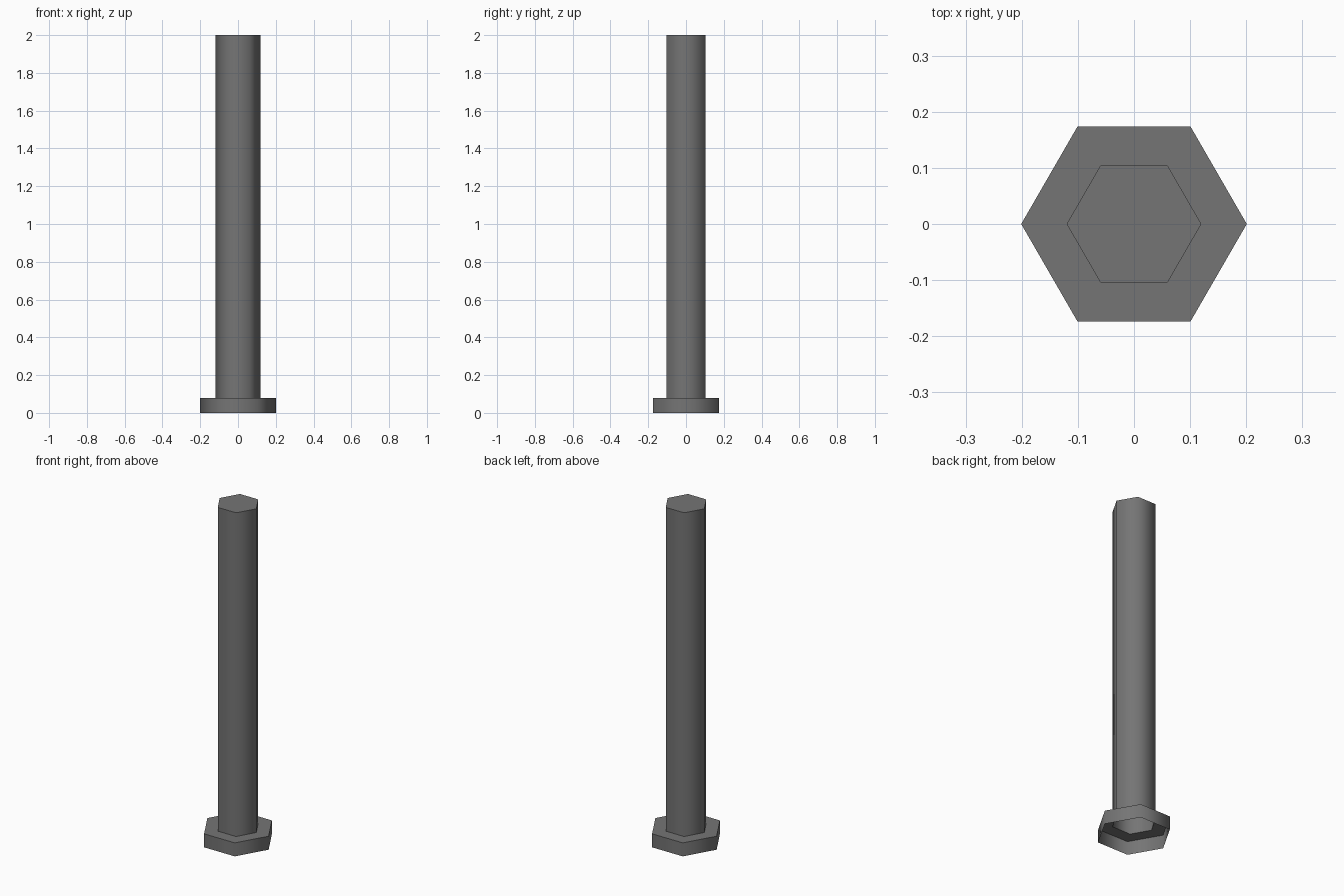
import bpy, bmesh, math

if "Cube" in bpy.data.objects:
    bpy.data.objects.remove(bpy.data.objects["Cube"])

SIDES = 6
# (radius, height) steps: open skirt, flange, shaft
PROFILE = [(0.201, 0.0), (0.201, 0.08), (0.12, 0.08), (0.12, 2.0)]

bm = bmesh.new()


def ring(radius, z):
    return [bm.verts.new((radius * math.cos(math.tau * i / SIDES),
                          radius * math.sin(math.tau * i / SIDES), z))
            for i in range(SIDES)]


# One continuous sheet, open at the bottom
rings = [ring(r, z) for r, z in PROFILE]
for low, high in zip(rings, rings[1:]):
    for i in range(SIDES):
        j = (i + 1) % SIDES
        bm.faces.new((low[i], low[j], high[j], high[i]))

# Top cap
bm.faces.new(rings[-1])

mesh = bpy.data.meshes.new("hex_post")
bm.to_mesh(mesh)
bm.free()
post = bpy.data.objects.new("hex_post", mesh)
bpy.context.collection.objects.link(post)

# Dark grey finish
dark = bpy.data.materials.new("dark_grey")
dark.diffuse_color = (0.178, 0.178, 0.178, 1.0)
dark.use_nodes = True
dark.node_tree.nodes["Principled BSDF"].inputs["Base Color"].default_value = dark.diffuse_color
mesh.materials.append(dark)

# Soft shading around the sides, sharp at the caps
bpy.context.view_layer.objects.active = post
post.select_set(True)
bpy.ops.object.shade_smooth_by_angle(angle=math.radians(70))
